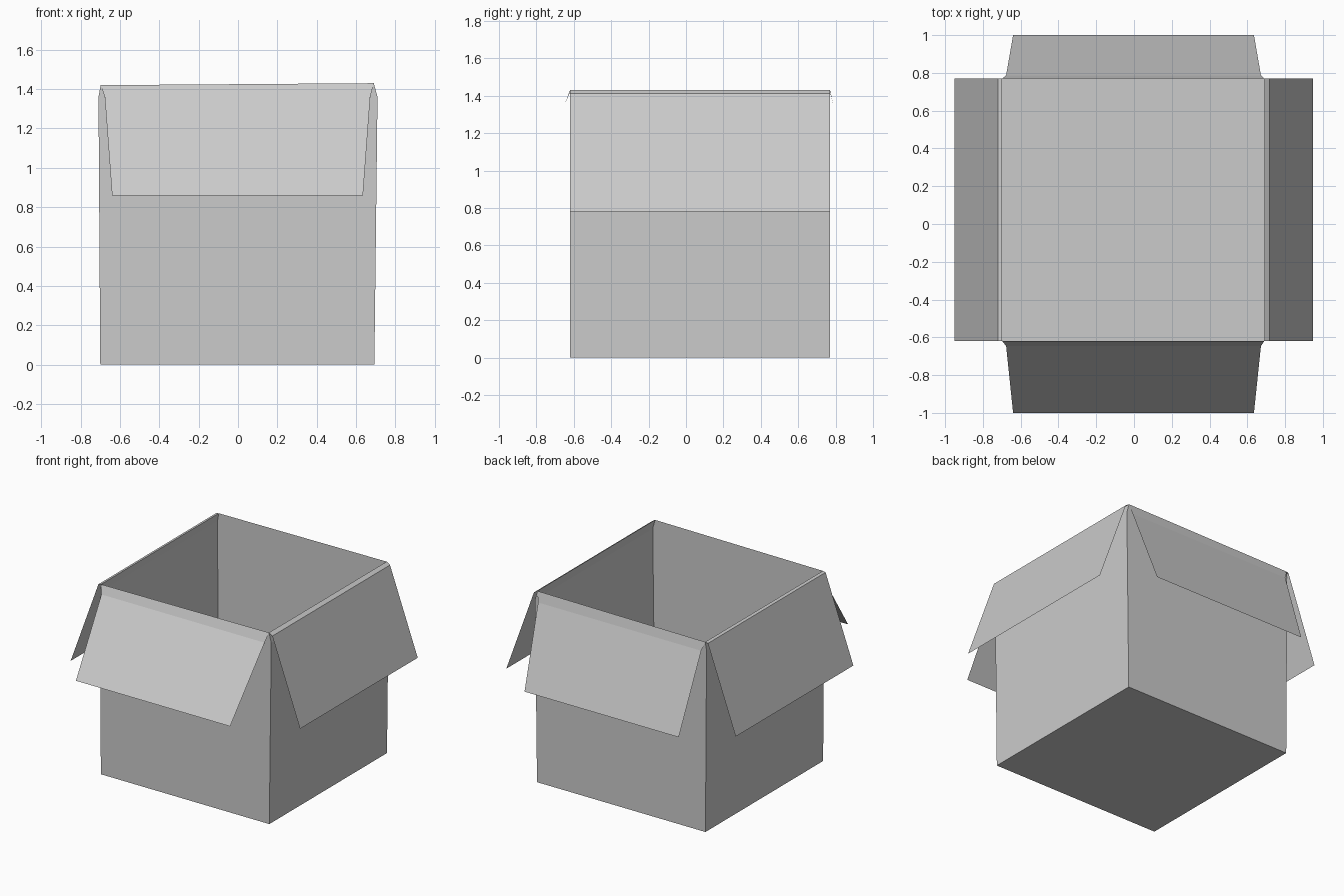
import bpy, bmesh

if "Cube" in bpy.data.objects:
    bpy.data.objects.remove(bpy.data.objects["Cube"])

FRONT, BACK = -0.62, 0.77


def loft(name, rows, closed=False, cap_first=False):
    """Thin sheet skinned through successive rows of points."""
    bm = bmesh.new()
    rings = [[bm.verts.new(p) for p in row] for row in rows]
    n = len(rows[0])
    for a, b in zip(rings, rings[1:]):
        for i in range(n if closed else n - 1):
            j = (i + 1) % n
            bm.faces.new((a[i], a[j], b[j], b[i]))
    if cap_first:
        bm.faces.new(rings[0][::-1])
    mesh = bpy.data.meshes.new(name)
    bm.to_mesh(mesh)
    bm.free()
    obj = bpy.data.objects.new(name, mesh)
    bpy.context.collection.objects.link(obj)
    return obj


# Open box: floor and four walls, with the side walls bulging just below the rim
levels = [(-0.70, 0.693, 0, 0), (-0.709, 0.709, 1.36, 1.36), (-0.698, 0.69, 1.42, 1.43)]
loft("box_body",
     [[(l, FRONT, zl), (r, FRONT, zr), (r, BACK, zr), (l, BACK, zl)]
      for l, r, zl, zr in levels],
     closed=True, cap_first=True)

# Side flaps: full depth, narrow crease strip, then hanging down
side_flaps = {
    "left_flap": [(-0.698, 1.42), (-0.72, 1.415), (-0.95, 0.78)],
    "right_flap": [(0.69, 1.43), (0.718, 1.412), (0.947, 0.78)],
}
for name, profile in side_flaps.items():
    y0, y1 = (BACK, FRONT) if name == "left_flap" else (FRONT, BACK)
    loft(name, [[(x, y0, z), (x, y1, z)] for x, z in profile])

# Front and back flaps: tapered, rows are (left x, right x, y, left z, right z)
end_flaps = {
    "front_flap": [(-0.698, 0.69, FRONT, 1.42, 1.43),
                   (-0.677, 0.672, -0.646, 1.36, 1.36),
                   (-0.64, 0.635, -1.0, 0.86, 0.86)],
    "back_flap": [(-0.698, 0.69, BACK, 1.42, 1.43),
                  (-0.677, 0.672, 0.787, 1.355, 1.355),
                  (-0.64, 0.635, 1.0, 0.78, 0.78)],
}
for name, rows in end_flaps.items():
    pts = [[(l, y, zl), (r, y, zr)] for l, r, y, zl, zr in rows]
    if name == "front_flap":
        pts = [row[::-1] for row in pts]
    loft(name, pts)
